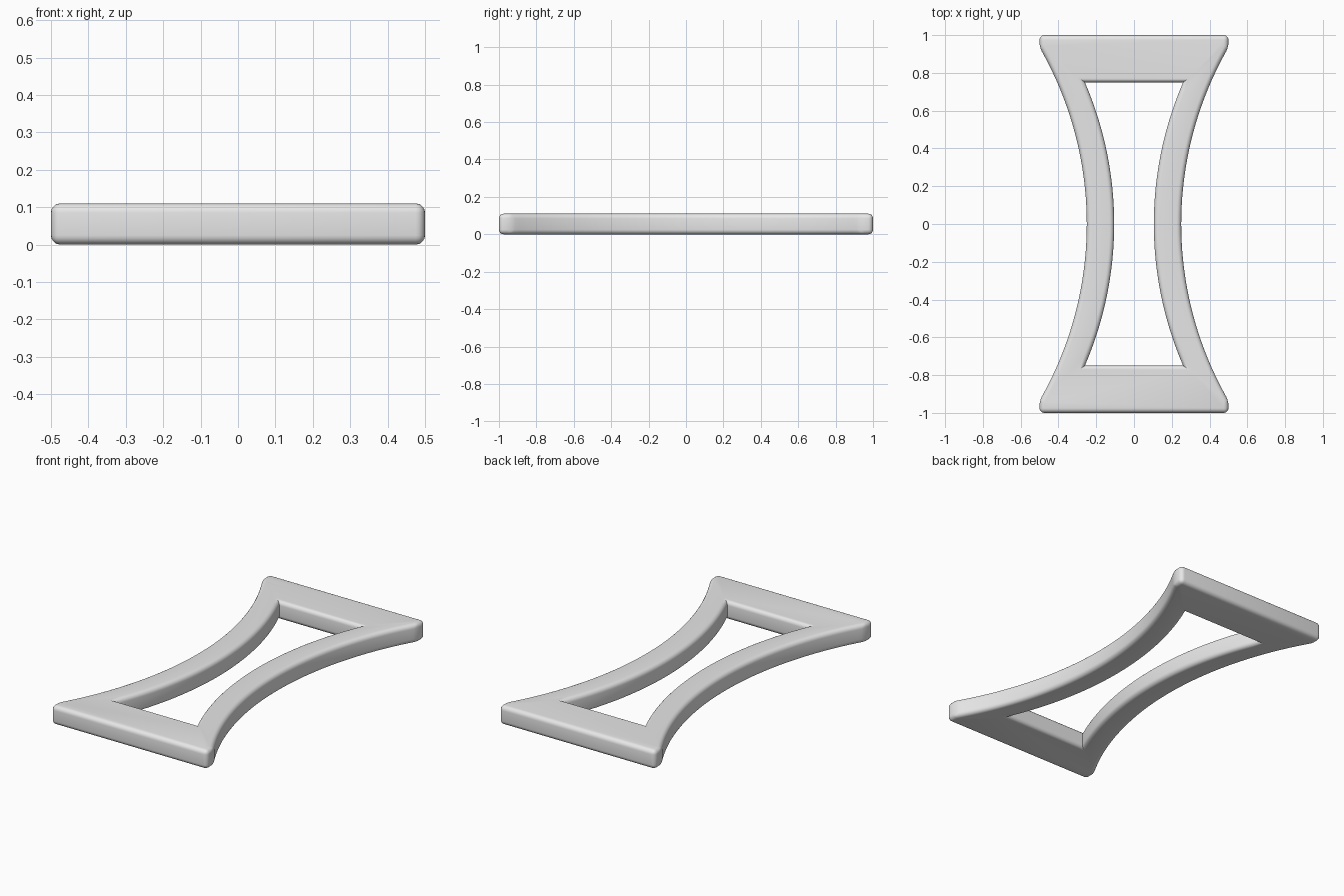
import bpy, bmesh, math

cube = bpy.data.objects.get("Cube")
if cube:
    bpy.data.objects.remove(cube, do_unlink=True)

HEIGHT, ROUND, STEPS = 0.11, 0.025, 40


def arc(x_mid, x_end, y_end):
    """Points of a bowed side rail edge, closest to the centre line at y = 0."""
    sag = x_end - x_mid
    radius = (y_end ** 2 + sag ** 2) / (2 * sag)
    sweep = math.asin(y_end / radius)
    angles = [sweep * (2 * i / STEPS - 1) for i in range(STEPS + 1)]
    return [(x_mid + radius * (1 - math.cos(a)), radius * math.sin(a)) for a in angles]


bm = bmesh.new()


def ring(points, side):
    return [bm.verts.new((side * x, y, 0)) for x, y in points]


# Curved side rails
outer, inner = {}, {}
for side in (1, -1):
    outer[side] = ring(arc(0.25, 0.5, 0.935), side)
    inner[side] = ring(arc(0.105, 0.26, 0.75), side)
    for i in range(STEPS):
        bm.faces.new((inner[side][i], outer[side][i], outer[side][i + 1], inner[side][i + 1]))

# Wide end bars
for end, y in ((0, -1), (-1, 1)):
    right, left = (bm.verts.new((x, y, 0)) for x in (0.5, -0.5))
    bm.faces.new((outer[1][end], right, left, outer[-1][end], inner[-1][end], inner[1][end]))

# Thickness
flat = bm.faces[:]
raised = bmesh.ops.extrude_face_region(bm, geom=flat, use_keep_orig=True)["geom"]
bmesh.ops.translate(bm, verts=[v for v in raised if isinstance(v, bmesh.types.BMVert)],
                    vec=(0, 0, HEIGHT))
bmesh.ops.recalc_face_normals(bm, faces=bm.faces)
bm.normal_update()


def rounded(edge):
    """Rims everywhere, plus the upright corners at the outer ends."""
    a, b = edge.verts
    if abs(a.co.z - b.co.z) > 0.01:
        return abs(a.co.x) > 0.49
    return edge.calc_face_angle(0) > 1


bmesh.ops.bevel(bm, geom=[e for e in bm.edges if rounded(e)], offset=ROUND,
                offset_type='OFFSET', segments=5, profile=0.5, affect='EDGES',
                clamp_overlap=True)

mesh = bpy.data.meshes.new("frame")
bm.to_mesh(mesh)
bm.free()
frame = bpy.data.objects.new("waisted_frame", mesh)
bpy.context.collection.objects.link(frame)

# Plain grey finish
grey = bpy.data.materials.new("light_grey")
grey.use_nodes = True
colour = (0.8, 0.8, 0.8, 1)
grey.diffuse_color = colour
grey.node_tree.nodes["Principled BSDF"].inputs["Base Color"].default_value = colour
mesh.materials.append(grey)

bpy.ops.object.select_all(action='DESELECT')
frame.select_set(True)
bpy.context.view_layer.objects.active = frame
bpy.ops.object.shade_smooth_by_angle(angle=math.radians(35))
